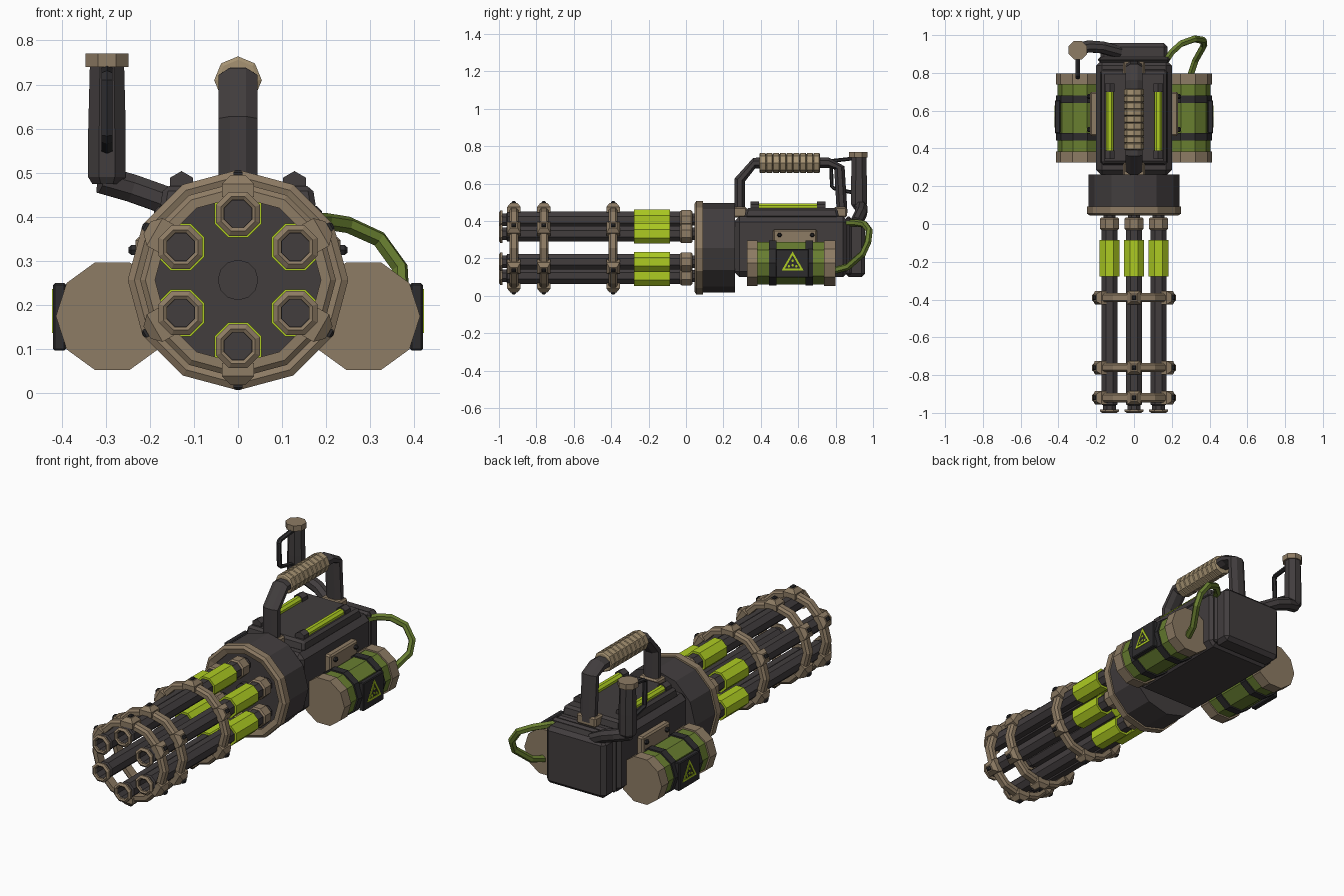
import bpy, bmesh, math
from mathutils import Vector

if "Cube" in bpy.data.objects:
    bpy.data.objects.remove(bpy.data.objects["Cube"])


def material(name, rgb):
    m = bpy.data.materials.new(name)
    m.diffuse_color = (*rgb, 1)
    m.use_nodes = True
    m.node_tree.nodes["Principled BSDF"].inputs["Base Color"].default_value = m.diffuse_color
    return m


DARK = material("dark gunmetal", (0.054, 0.047, 0.048))
BLACK = material("black steel", (0.026, 0.025, 0.027))
TAN = material("worn tan metal", (0.27, 0.2, 0.128))
GRIP = material("light tan wrap", (0.38, 0.29, 0.17))
LIME = material("bright lime", (0.42, 0.6, 0.016))
OLIVE = material("olive green", (0.14, 0.21, 0.03))


def finish(name, bm, mat):
    bmesh.ops.recalc_face_normals(bm, faces=bm.faces)
    me = bpy.data.meshes.new(name)
    bm.to_mesh(me)
    bm.free()
    me.materials.append(mat)
    ob = bpy.data.objects.new(name, me)
    bpy.context.collection.objects.link(ob)
    return ob


def skin(name, rings, mat, closed=False):
    """Bridge rings of points; cap the ends, or join last to first."""
    bm = bmesh.new()
    vs = [[bm.verts.new(p) for p in r] for r in rings]
    n = len(vs[0])
    pairs = list(zip(vs, vs[1:])) + ([(vs[-1], vs[0])] if closed else [])
    for a, b in pairs:
        for i in range(n):
            j = (i + 1) % n
            bm.faces.new((a[i], a[j], b[j], b[i]))
    if not closed:
        bm.faces.new(vs[0])
        bm.faces.new(vs[-1])
    return finish(name, bm, mat)


def lathe(name, profile, n, centre, mat, axis="Y", phase=0.0, closed=False):
    """Turn (radius, distance) points about a line through centre."""
    rings = []
    for r, w in profile:
        ring = []
        for i in range(n):
            a = phase + math.tau * i / n
            u, v = r * math.cos(a), r * math.sin(a)
            p = {"X": (w, u, v), "Y": (u, w, v), "Z": (u, v, w)}[axis]
            ring.append(Vector(p) + Vector(centre))
        rings.append(ring)
    return skin(name, rings, mat, closed)


def cyl(name, r, a, b, n, centre, mat, axis="Y", phase=0.0):
    return lathe(name, [(r, a), (r, b)], n, centre, mat, axis, phase)


def sweep(name, path, rx, ry, n, mat):
    """Tube along a path; rx is the half width along the first side vector."""
    pts = [Vector(p) for p in path]
    rings, side, old = [], None, None
    for i, p in enumerate(pts):
        t = (pts[min(i + 1, len(pts) - 1)] - pts[max(i - 1, 0)]).normalized()
        if side is None:
            ref = Vector((1, 0, 0)) if abs(t.x) < 0.7 else Vector((0, 1, 0))
            side = (ref - t * ref.dot(t)).normalized()
        else:
            side = old.rotation_difference(t) @ side
        old, up = t, t.cross(side)
        rings.append([p + side * rx * math.cos(a) + up * ry * math.sin(a)
                      for a in [math.tau * (k + 0.5) / n for k in range(n)]])
    return skin(name, rings, mat)


def box(name, lo, hi, mat, bevel=0.0, taper=1.0, spin=0.0):
    bm = bmesh.new()
    bmesh.ops.create_cube(bm, size=1)
    for v in bm.verts:
        k = taper if v.co.z > 0 else 1
        v.co = Vector([(lo[i] + hi[i]) / 2 + v.co[i] * (hi[i] - lo[i]) * (k if i < 2 else 1)
                       for i in range(3)])
    if bevel:
        bmesh.ops.bevel(bm, geom=bm.edges[:], offset=bevel, segments=1, affect="EDGES")
    return finish(name, bm, mat)


AXIS_Z = 0.257
MID = (0, 0, AXIS_Z)

# Six barrels with muzzle rims, glowing sleeves and rear collars
for k in range(6):
    a = math.pi / 2 + k * math.tau / 6
    c = (0.15 * math.cos(a), 0, AXIS_Z + 0.15 * math.sin(a))
    f = math.pi / 8
    lathe(f"barrel_{k}", [(0.033, -0.9), (0.033, -0.985), (0.037, -0.985), (0.037, -0.96),
                          (0.046, -0.955), (0.046, 0.03), (0.035, 0.035), (0.035, 0.06)],
          8, c, DARK, phase=f)
    lathe(f"muzzle_rim_{k}", [(0.034, -0.982), (0.034, -0.995), (0.042, -1.0),
                              (0.054, -0.992), (0.054, -0.982)], 8, c, TAN, phase=f, closed=True)
    cyl(f"glow_sleeve_{k}", 0.058, -0.277, -0.085, 8, c, LIME, phase=f)
    lathe(f"rear_collar_{k}", [(0.048, -0.032), (0.055, -0.024), (0.055, 0.026), (0.048, 0.034)],
          8, c, TAN, phase=f)

# Three clamp rings with lugs and bolts
for j, y in enumerate((-0.92, -0.76, -0.39)):
    lathe(f"clamp_ring_{j}", [(0.188, y - 0.024), (0.21, y - 0.024), (0.222, y - 0.014),
                              (0.222, y + 0.014), (0.21, y + 0.024), (0.188, y + 0.024)],
          12, MID, TAN, closed=True)
    for k in range(6):
        a = math.pi / 2 + k * math.tau / 6
        out, tan = Vector((math.cos(a), 0, math.sin(a))), Vector((-math.sin(a), 0, math.cos(a)))

        def square(r, w, d):
            return [Vector((0, y, AXIS_Z)) + out * r + tan * w * s + Vector((0, d * t, 0))
                    for s, t in ((-1, -1), (1, -1), (1, 1), (-1, 1))]
        skin(f"clamp_lug_{j}_{k}", [square(0.188, 0.036, 0.036), square(0.218, 0.036, 0.036),
                                    square(0.238, 0.016, 0.02)], TAN)
        skin(f"clamp_bolt_{j}_{k}", [square(0.23, 0.01, 0.012), square(0.244, 0.01, 0.012),
                                     square(0.249, 0.005, 0.006)], BLACK)

# Barrel drum with front rim and hub
cyl("drum", 0.24, 0.07, 0.262, 12, MID, DARK)
lathe("drum_rim", [(0.205, 0.08), (0.205, 0.055), (0.235, 0.046), (0.25, 0.055),
                   (0.25, 0.092), (0.23, 0.092)], 12, MID, TAN, closed=True)
cyl("drum_hub", 0.046, 0.045, 0.08, 12, MID, DARK)

# Receiver body, rear block and lid
box("body", (-0.2, 0.255, 0.1), (0.2, 0.87, 0.425), DARK, 0.03)
box("rear_block", (-0.178, 0.85, 0.1), (0.178, 0.958, 0.41), DARK, 0.02)
box("rear_seam_frame", (-0.19, 0.855, 0.11), (0.19, 0.885, 0.425), DARK, 0.012)
box("body_lid", (-0.178, 0.31, 0.415), (0.178, 0.82, 0.47), DARK, 0.012, 0.95)

# Glow rods on the lid
for s, tag in ((1, "right"), (-1, "left")):
    c = (s * 0.128, 0, 0.474)
    cyl(f"glow_rod_{tag}", 0.022, 0.37, 0.72, 8, c, LIME, phase=math.pi / 8)
    for a, b in ((0.345, 0.39), (0.7, 0.745)):
        cyl(f"rod_mount_{tag}", 0.03, a, b, 6, c, DARK, phase=math.pi / 6)

# Top carry handle, ribbed grip and feet
sweep("carry_handle", [(0, 0.288, 0.44), (0, 0.288, 0.62), (0, 0.365, 0.71), (0, 0.76, 0.712),
                       (0, 0.82, 0.685), (0, 0.835, 0.44)], 0.048, 0.031, 8, DARK)
ribs = []
for k in range(9):
    y = 0.392 + k * 0.036
    ribs += [(0.046, y), (0.054, y + 0.004), (0.054, y + 0.032), (0.046, y + 0.036)]
lathe("handle_grip", ribs, 8, (0, 0, 0.71), GRIP)
for y in (0.29, 0.825):
    box("handle_foot", (-0.058, y - 0.035, 0.42), (0.058, y + 0.035, 0.475), TAN, 0.008)

# Rear control handle with cap and trigger guard
sweep("control_arm", [(-0.08, 0.91, 0.39), (-0.17, 0.935, 0.44), (-0.24, 0.94, 0.465),
                      (-0.31, 0.925, 0.485)], 0.034, 0.034, 8, DARK)
lathe("control_post", [(0.036, 0.475), (0.046, 0.49), (0.046, 0.6), (0.042, 0.745)], 8,
      (-0.297, 0.925, 0), DARK, "Z", math.pi / 8)
cyl("control_cap", 0.053, 0.74, 0.77, 8, (-0.297, 0.921, 0), TAN, "Z", math.pi / 8)
sweep("trigger_guard", [(-0.297, 0.9, 0.735), (-0.297, 0.785, 0.722), (-0.297, 0.775, 0.71),
                        (-0.297, 0.78, 0.585), (-0.297, 0.79, 0.575), (-0.297, 0.9, 0.55)],
      0.014, 0.01, 6, BLACK)

# Side canisters with end caps, straps, hazard plate and bracket
for s, tag in ((1, "right"), (-1, "left")):
    c = (s * 0.285, 0, 0.175)
    cyl(f"canister_{tag}", 0.119, 0.36, 0.77, 10, c, OLIVE)
    for a, b in ((0.325, 0.383), (0.738, 0.798)):
        cyl(f"canister_cap_{tag}", 0.128, a, b, 10, c, TAN)
    for y in (0.463, 0.66):
        cyl(f"canister_strap_{tag}", 0.127, y - 0.02, y + 0.02, 10, c, BLACK)
    x0, x1 = sorted((s * 0.39, s * 0.419))
    box(f"hazard_plate_{tag}", (x0, 0.48, 0.097), (x1, 0.655, 0.25), BLACK, 0.004)
    pc = (0, 0.57, 0.17)
    lathe(f"hazard_triangle_{tag}", [(0.067, s * 0.418), (0.067, s * 0.422), (0.047, s * 0.422),
                                     (0.047, s * 0.418)], 3, pc, LIME, "X", math.pi / 2, True)
    for dy, dz in ((0, 0.018), (-0.02, -0.012), (0.02, -0.012), (0, -0.006)):
        cyl(f"hazard_dot_{tag}", 0.007, s * 0.418, s * 0.422, 6,
            (0, 0.57 + dy, 0.17 + dz), LIME, "X")
    x0, x1 = sorted((s * 0.19, s * 0.232))
    box(f"bracket_{tag}", (x0, 0.465, 0.24), (x1, 0.7, 0.355), TAN, 0.008)
    for y in (0.5, 0.675):
        lathe(f"bracket_bolt_{tag}", [(0.013, s * 0.225), (0.013, s * 0.242), (0.007, s * 0.248)],
              6, (0, y, 0.325), BLACK, "X")

# Feed hose from the body to the right canister
sweep("feed_hose", [(0.16, 0.85, 0.39), (0.2, 0.91, 0.39), (0.25, 0.955, 0.382), (0.32, 0.98, 0.35),
                    (0.367, 0.972, 0.285), (0.37, 0.945, 0.225), (0.325, 0.865, 0.155),
                    (0.3, 0.79, 0.135)], 0.019, 0.019, 6, OLIVE)
